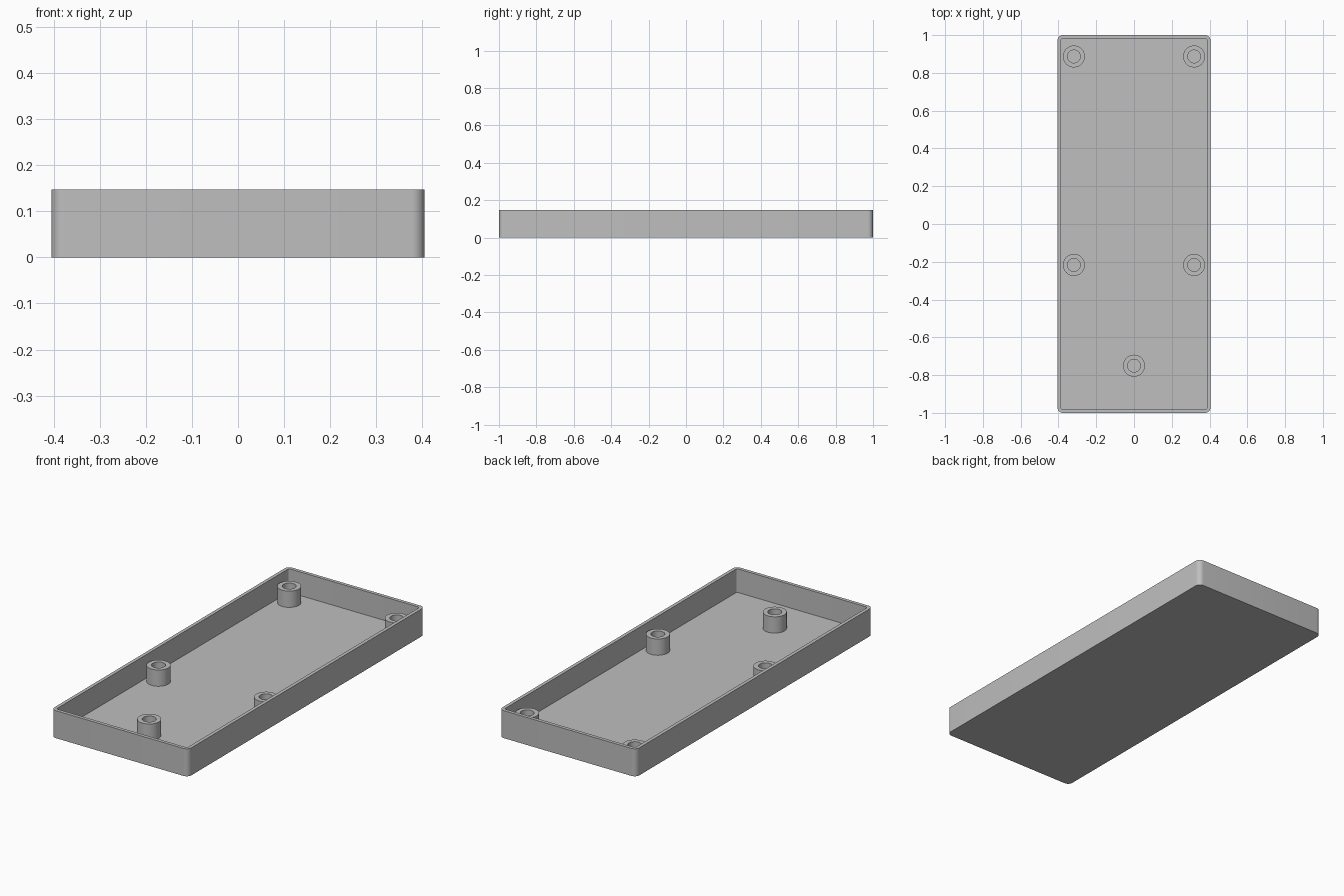
import bpy
import bmesh
from math import cos, sin, pi, radians

HALF_X, HALF_Y, HEIGHT = 0.405, 1.0, 0.147
WALL, FLOOR = 0.0185, 0.021
CORNER = 0.028
POST_TOP, POST_R, HOLE_R = 0.108, 0.058, 0.034

if "Cube" in bpy.data.objects:
    bpy.data.objects.remove(bpy.data.objects["Cube"], do_unlink=True)

grey = bpy.data.materials.new("plain grey")
grey.use_nodes = True
colour = (0.52, 0.52, 0.52, 1)
grey.diffuse_color = colour
grey.node_tree.nodes["Principled BSDF"].inputs["Base Color"].default_value = colour


def rounded_rect(inset, z, steps=8):
    """Counter-clockwise outline of the tray, moved inwards by inset."""
    r = CORNER - inset
    points = []
    for quarter, (sx, sy) in enumerate([(1, 1), (-1, 1), (-1, -1), (1, -1)]):
        for i in range(steps + 1):
            a = (quarter + i / steps) * pi / 2
            points.append((sx * (HALF_X - CORNER) + r * cos(a),
                           sy * (HALF_Y - CORNER) + r * sin(a), z))
    return points


def circle(radius, z, sides=48):
    return [(radius * cos(2 * pi * i / sides), radius * sin(2 * pi * i / sides), z)
            for i in range(sides)]


def loft(name, outlines, capped):
    """Skin successive outlines; cap both ends or close back to the first."""
    bm = bmesh.new()
    rings = [[bm.verts.new(p) for p in outline] for outline in outlines]
    pairs = list(zip(rings, rings[1:]))
    if capped:
        bm.faces.new(rings[0])
        bm.faces.new(rings[-1])
    else:
        pairs.append((rings[-1], rings[0]))
    for a, b in pairs:
        n = len(a)
        for i in range(n):
            j = (i + 1) % n
            bm.faces.new((a[i], a[j], b[j], b[i]))
    bmesh.ops.recalc_face_normals(bm, faces=bm.faces)
    mesh = bpy.data.meshes.new(name)
    bm.to_mesh(mesh)
    bm.free()
    mesh.materials.append(grey)
    obj = bpy.data.objects.new(name, mesh)
    bpy.context.collection.objects.link(obj)
    bpy.ops.object.select_all(action="DESELECT")
    obj.select_set(True)
    bpy.context.view_layer.objects.active = obj
    bpy.ops.object.shade_smooth_by_angle(angle=radians(30))
    return obj


# Open tray: underside, outer walls, rim, inner walls and floor
loft("tray", [rounded_rect(0, 0), rounded_rect(0, HEIGHT),
              rounded_rect(WALL, HEIGHT), rounded_rect(WALL, FLOOR)], True)

# Hollow screw posts, sunk slightly into the floor
sunk = FLOOR - 0.005
posts = {"back_left_post": (0.318, 0.887), "back_right_post": (-0.318, 0.887),
         "middle_left_post": (0.318, -0.217), "middle_right_post": (-0.318, -0.217),
         "front_post": (0, -0.75)}
for name, (x, y) in posts.items():
    post = loft(name, [circle(POST_R, sunk), circle(POST_R, POST_TOP),
                       circle(HOLE_R, POST_TOP), circle(HOLE_R, sunk)], False)
    post.location = (x, y, 0)
